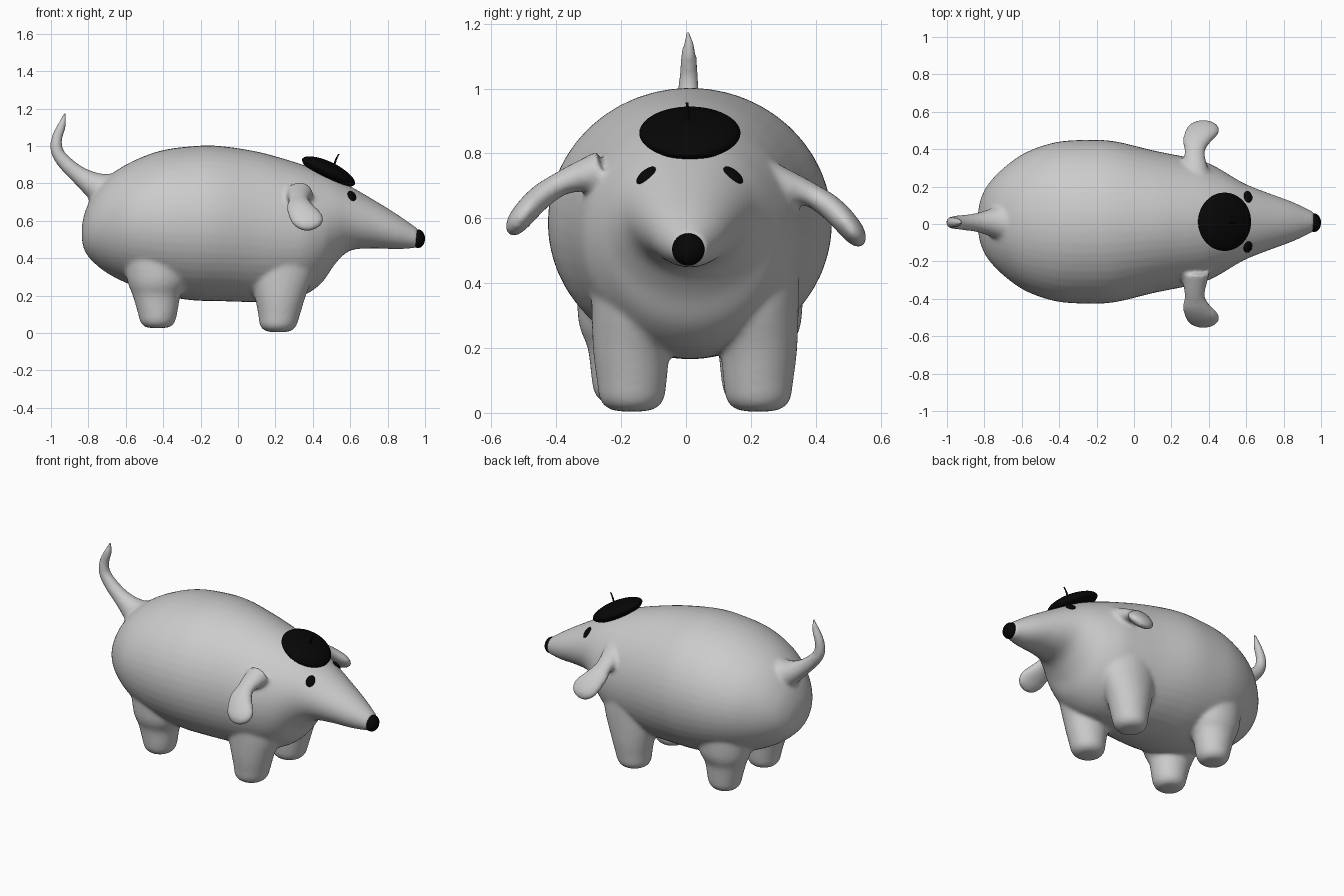
import bpy, bmesh, math
from mathutils import Vector, Matrix
from mathutils.bvhtree import BVHTree

if "Cube" in bpy.data.objects:
    bpy.data.objects.remove(bpy.data.objects["Cube"])


def material(name, value):
    m = bpy.data.materials.new(name)
    m.diffuse_color = (value, value, value, 1)
    m.use_nodes = True
    m.node_tree.nodes["Principled BSDF"].inputs["Base Color"].default_value = m.diffuse_color
    return m


GREY = material("soft grey", 0.6)
BLACK = material("black", 0.002)
MID_Y = 0.012


def spline(rows, steps):
    """Catmull-Rom interpolation of rows of numbers."""
    rows = [Vector(r) for r in rows]
    out = []
    for i in range(len(rows) - 1):
        p0, p1, p2 = rows[max(i - 1, 0)], rows[i], rows[i + 1]
        p3 = rows[min(i + 2, len(rows) - 1)]
        for s in range(steps):
            t = s / steps
            out.append(p1 + 0.5 * t * ((p2 - p0) + t * ((2 * p0 - 5 * p1 + 4 * p2 - p3)
                       + t * (3 * (p1 - p2) + p3 - p0))))
    return out + [rows[-1]]


def loft(bm, rows, u, v=None, steps=4, n=48):
    """Skin ellipses (x, y, z, radius along u, radius along v)."""
    rows = spline(rows, steps)
    u, rings = Vector(u), []
    for i, r in enumerate(rows):
        c = Vector(r[:3])
        tangent = Vector(rows[min(i + 1, len(rows) - 1)][:3]) - Vector(rows[max(i - 1, 0)][:3])
        w = Vector(v) if v else tangent.cross(u).normalized()
        rings.append([bm.verts.new(c + u * r[3] * math.cos(2 * math.pi * k / n)
                                   + w * r[4] * math.sin(2 * math.pi * k / n)) for k in range(n)])
    faces = [bm.faces.new(rings[0][::-1]), bm.faces.new(rings[-1])]
    for a, b in zip(rings, rings[1:]):
        for k in range(n):
            j = (k + 1) % n
            faces.append(bm.faces.new((a[k], a[j], b[j], b[k])))
    bmesh.ops.recalc_face_normals(bm, faces=faces)


def finish(name, bm, mat):
    me = bpy.data.meshes.new(name)
    bm.to_mesh(me)
    bm.free()
    me.materials.append(mat)
    for p in me.polygons:
        p.use_smooth = True
    ob = bpy.data.objects.new(name, me)
    bpy.context.collection.objects.link(ob)
    return ob


X, Y, Z = (1, 0, 0), (0, 1, 0), (0, 0, 1)
bm = bmesh.new()

# Torso, head and snout: x, underside, top, half width
torso = [(-0.835, 0.50, 0.57, 0.04), (-0.82, 0.44, 0.64, 0.12), (-0.78, 0.385, 0.73, 0.20),
         (-0.70, 0.32, 0.83, 0.285), (-0.58, 0.26, 0.91, 0.37), (-0.42, 0.205, 0.973, 0.425),
         (-0.25, 0.175, 0.998, 0.438), (-0.10, 0.17, 1.0, 0.43), (0.10, 0.165, 0.97, 0.382),
         (0.25, 0.175, 0.93, 0.352), (0.36, 0.205, 0.895, 0.328), (0.45, 0.27, 0.862, 0.287),
         (0.52, 0.37, 0.83, 0.245), (0.60, 0.44, 0.785, 0.20), (0.72, 0.452, 0.715, 0.153),
         (0.85, 0.448, 0.635, 0.105), (0.965, 0.455, 0.555, 0.05)]
loft(bm, [(x, MID_Y, (b + t) / 2, w, (t - b) / 2) for x, b, t, w in torso], Y, Z)

for side in (-1, 1):
    # Front legs
    y = 0.028 + side * 0.195
    loft(bm, [(0.22, y - side * 0.04, 0.56, 0.21, 0.165), (0.23, y - side * 0.02, 0.36, 0.19, 0.145),
              (0.225, y, 0.20, 0.138, 0.120), (0.22, y, 0.10, 0.112, 0.108),
              (0.215, y, 0.04, 0.098, 0.098), (0.215, y, 0.012, 0.07, 0.07),
              (0.215, y, 0.004, 0.03, 0.03)], X, Y)
    # Back legs
    y = MID_Y + side * 0.20
    loft(bm, [(-0.43, y - side * 0.02, 0.50, 0.20, 0.17), (-0.43, y, 0.29, 0.165, 0.145),
              (-0.435, y, 0.20, 0.128, 0.115), (-0.43, y, 0.11, 0.106, 0.104),
              (-0.43, y, 0.06, 0.093, 0.094), (-0.43, y, 0.033, 0.068, 0.068),
              (-0.43, y, 0.026, 0.03, 0.03)], X, Y)
    # Drooping paddle ears
    dz = 0.0 if side > 0 else 0.035
    ear = [(0.33, 0.26, 0.71, 0.075, 0.065), (0.325, 0.34, 0.69, 0.06, 0.045),
           (0.325, 0.39, 0.67, 0.055, 0.037), (0.335, 0.44, 0.638, 0.075, 0.038),
           (0.36, 0.485, 0.595, 0.092, 0.038), (0.37, 0.52, 0.552, 0.082, 0.034),
           (0.37, 0.538, 0.525, 0.05, 0.022), (0.37, 0.545, 0.515, 0.02, 0.01)]
    loft(bm, [(x, side * y, z + dz, a, b) for x, y, z, a, b in ear], X)

# Upturned tail
tail = [(-0.62, 0.72, 0.14), (-0.70, 0.755, 0.105), (-0.77, 0.79, 0.072), (-0.845, 0.84, 0.05),
        (-0.915, 0.90, 0.041), (-0.965, 0.965, 0.035), (-0.97, 1.035, 0.030),
        (-0.946, 1.10, 0.025), (-0.93, 1.15, 0.015), (-0.925, 1.178, 0.008)]
loft(bm, [(x, 0.008, z, r, r) for x, z, r in tail], Y)

body = finish("body", bm, GREY)
remesh = body.modifiers.new("fuse", 'REMESH')
remesh.mode = 'VOXEL'
remesh.voxel_size = 0.011
remesh.use_smooth_shade = True
smooth = body.modifiers.new("soften", 'SMOOTH')
smooth.factor = 0.5
smooth.iterations = 10

# Nose
bm = bmesh.new()
bmesh.ops.create_uvsphere(bm, u_segments=32, v_segments=16, radius=1)
bm.transform(Matrix.Translation((0.963, MID_Y - 0.005, 0.504)) @ Matrix.Diagonal((0.037, 0.05, 0.05, 1)))
finish("nose", bm, BLACK)

# Eyes, laid flat on the fused skin
bpy.context.view_layer.update()
skin = BVHTree.FromObject(body, bpy.context.evaluated_depsgraph_get())
for label, y in (("left_eye", 0.143), ("right_eye", -0.121)):
    spot, normal, _, _ = skin.find_nearest(Vector((0.607, y, 0.73)))
    across = Vector(Y) * (1 if y < 0 else -1) + Vector(Z)  # long axis leans inward
    long_axis = (across - normal * across.dot(normal)).normalized()
    frame = Matrix((long_axis, normal.cross(long_axis), normal)).transposed().to_4x4()
    bm = bmesh.new()
    bmesh.ops.create_uvsphere(bm, u_segments=24, v_segments=12, radius=1)
    bm.transform(Matrix.Translation(spot) @ frame @ Matrix.Diagonal((0.037, 0.026, 0.012, 1)))
    finish(label, bm, BLACK)

# Beret: lathed cap tilted forward, with a small stalk
place = Matrix.Translation((0.482, MID_Y, 0.858)) @ Matrix.Rotation(math.radians(26), 4, 'Y')
cap = [(-0.03, 0.10), (-0.022, 0.13), (-0.002, 0.154), (0.016, 0.152), (0.034, 0.128),
       (0.048, 0.085), (0.055, 0.04), (0.057, 0.005)]
bm = bmesh.new()
loft(bm, [(0, 0, z, r, r) for z, r in cap], X, Y)
bm.transform(place)
finish("beret", bm, BLACK)

bm = bmesh.new()
loft(bm, [(0.515, 0.005, 0.90, 0.006, 0.006), (0.526, 0.005, 0.932, 0.005, 0.005),
          (0.54, 0.003, 0.957, 0.004, 0.004)], X, Y, n=12)
finish("beret_stalk", bm, BLACK)
